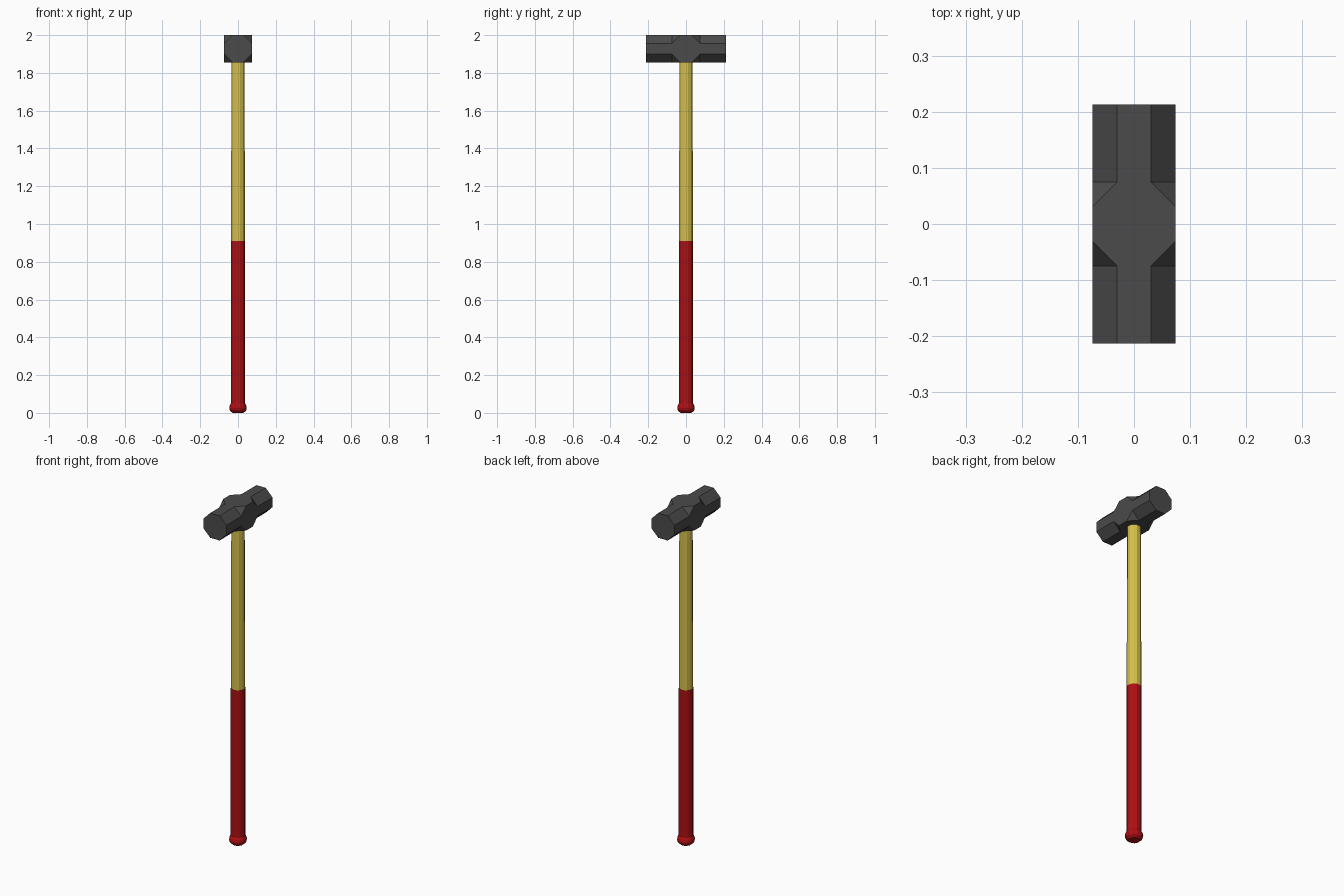
import bpy, bmesh, math

cube = bpy.data.objects.get("Cube")
if cube:
    bpy.data.objects.remove(cube, do_unlink=True)


def material(name, colour):
    m = bpy.data.materials.new(name)
    m.use_nodes = True
    m.diffuse_color = (*colour, 1)
    m.node_tree.nodes["Principled BSDF"].inputs["Base Color"].default_value = (*colour, 1)
    return m


steel = material("dark steel", (0.07, 0.07, 0.07))
yellow = material("yellow shaft", (0.66, 0.52, 0.07))
red = material("red grip", (0.42, 0.005, 0.007))


def loft(name, rings, mat):
    """Skin a list of equal-length point rings and cap both ends."""
    bm = bmesh.new()
    loops = [[bm.verts.new(p) for p in ring] for ring in rings]
    n = len(loops[0])
    for a, b in zip(loops, loops[1:]):
        for i in range(n):
            j = (i + 1) % n
            bm.faces.new((a[i], a[j], b[j], b[i]))
    bm.faces.new(loops[0])
    bm.faces.new(loops[-1])
    bmesh.ops.remove_doubles(bm, verts=bm.verts, dist=0.0001)
    bmesh.ops.recalc_face_normals(bm, faces=bm.faces)
    mesh = bpy.data.meshes.new(name)
    bm.to_mesh(mesh)
    bm.free()
    mesh.materials.append(mat)
    ob = bpy.data.objects.new(name, mesh)
    bpy.context.collection.objects.link(ob)
    return ob


# Hammer head: octagonal ends flaring into a square middle block
HALF_X, HALF_Z, MID_Z = 0.074, 0.072, 1.928


def head_ring(y, cut):
    x, z = HALF_X - cut, HALF_Z - cut
    pts = [(HALF_X, -z), (HALF_X, z), (x, HALF_Z), (-x, HALF_Z),
           (-HALF_X, z), (-HALF_X, -z), (-x, -HALF_Z), (x, -HALF_Z)]
    return [(px, y, MID_Z + pz) for px, pz in pts]


sections = [(0.213, 0.044), (0.075, 0.044), (0.031, 0)]
sections = [(-y, c) for y, c in sections] + sections[::-1]
loft("hammer_head", [head_ring(y, c) for y, c in sections], steel)


# Handle: faceted shaft, grip and rounded end knob
def turned(name, profile, mat, sides=12):
    rings = []
    for r, z in profile:
        angles = [math.tau * (i + 0.5) / sides for i in range(sides)]
        rings.append([(r * math.cos(a), r * math.sin(a), z) for a in angles])
    return loft(name, rings, mat)


turned("shaft", [(0.038, 0.9), (0.036, 1.87)], yellow)
turned("grip", [(0.039, 0.04), (0.039, 0.91)], red)
turned("end_knob", [(0.03, 0), (0.044, 0.012), (0.048, 0.025),
                    (0.046, 0.038), (0.039, 0.05)], red)
